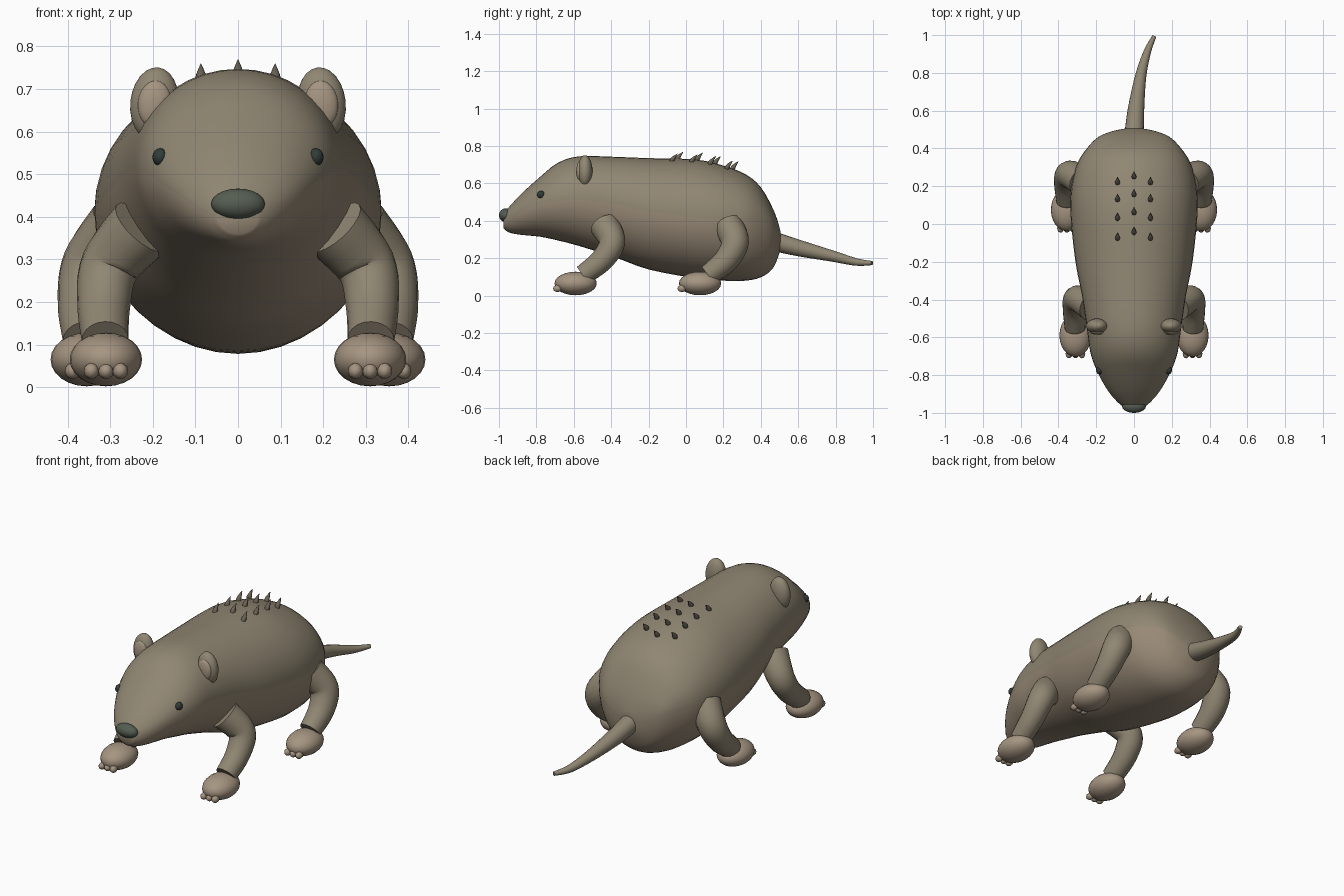
import bpy, bmesh, math
from mathutils import Vector

if "Cube" in bpy.data.objects:
    bpy.data.objects.remove(bpy.data.objects["Cube"])


def material(name, rgb):
    m = bpy.data.materials.new(name)
    m.diffuse_color = (*rgb, 1)
    m.use_nodes = True
    m.node_tree.nodes["Principled BSDF"].inputs["Base Color"].default_value = m.diffuse_color
    return m


FUR = material("fur", (0.28, 0.24, 0.17))
BELLY = material("belly_fur", (0.31, 0.25, 0.18))
SKIN = material("skin", (0.38, 0.30, 0.22))
NOSE = material("nose_skin", (0.09, 0.11, 0.085))
EYE = material("eye_dark", (0.03, 0.045, 0.04))
SPINE = material("spine_dark", (0.14, 0.12, 0.09))


def spline(rows, steps):
    """Catmull-Rom interpolation of rows of numbers."""
    out = []
    for i in range(len(rows) - 1):
        a, b, c, d = (rows[max(0, min(len(rows) - 1, i + k))] for k in (-1, 0, 1, 2))
        for s in range(steps):
            t = s / steps
            out.append([0.5 * (2 * q + (r - p) * t + (2 * p - 5 * q + 4 * r - u) * t * t
                               + (3 * q - p - 3 * r + u) * t ** 3)
                        for p, q, r, u in zip(a, b, c, d)])
    return out + [list(rows[-1])]


def loft(name, rings, mats, lower=None, angle=50):
    """Skin a list of rings; both ends get a fan to the centre."""
    bm = bmesh.new()
    vr = [[bm.verts.new(p) for p in ring] for ring in rings]
    n = len(vr[0])
    for a, b in zip(vr, vr[1:]):
        for j in range(n):
            f = bm.faces.new((a[j], a[(j + 1) % n], b[(j + 1) % n], b[j]))
            f.material_index = int(lower is not None and j >= lower)
    for ring in (vr[0], vr[-1]):
        c = bm.verts.new(sum((v.co for v in ring), Vector()) / n)
        for j in range(n):
            f = bm.faces.new((ring[j], ring[(j + 1) % n], c))
            f.material_index = int(lower is not None and j >= lower)
    bmesh.ops.recalc_face_normals(bm, faces=bm.faces)
    return finish(name, bm, mats, angle)


def finish(name, bm, mats, angle=60):
    me = bpy.data.meshes.new(name)
    bm.to_mesh(me)
    bm.free()
    ob = bpy.data.objects.new(name, me)
    bpy.context.collection.objects.link(ob)
    for m in mats:
        me.materials.append(m)
    bpy.ops.object.select_all(action='DESELECT')
    ob.select_set(True)
    bpy.context.view_layer.objects.active = ob
    bpy.ops.object.shade_smooth_by_angle(angle=math.radians(angle))
    return ob


def tube(name, rows, mat, steps=6, n=20):
    """Tapered tube through rows of x, y, z, radius."""
    pts = spline(rows, steps)
    rings = []
    for i, p in enumerate(pts):
        c = Vector(p[:3])
        t = (Vector(pts[min(i + 1, len(pts) - 1)][:3]) - Vector(pts[max(i - 1, 0)][:3])).normalized()
        u = Vector((1, 0, 0))
        u = (u - t * u.dot(t)).normalized()
        v = t.cross(u)
        rings.append([c + (u * math.cos(k * math.tau / n) + v * math.sin(k * math.tau / n)) * p[3]
                      for k in range(n)])
    return loft(name, rings, [mat])


def ball(name, loc, size, mat, tilt=0, seg=24):
    bm = bmesh.new()
    bmesh.ops.create_uvsphere(bm, u_segments=seg, v_segments=seg // 2, radius=1)
    bmesh.ops.scale(bm, vec=size, verts=bm.verts)
    ob = finish(name, bm, [mat])
    ob.location = loc
    ob.rotation_euler = (0, tilt, 0)
    return ob


# Body: y, half width, top, widest height, bottom
STATIONS = [
    (-0.975, 0.045, 0.44, 0.395, 0.36), (-0.945, 0.085, 0.475, 0.415, 0.337),
    (-0.88, 0.14, 0.545, 0.45, 0.325), (-0.78, 0.195, 0.635, 0.49, 0.315),
    (-0.685, 0.23, 0.71, 0.507, 0.295), (-0.57, 0.247, 0.745, 0.513, 0.265),
    (-0.38, 0.275, 0.742, 0.49, 0.205), (-0.2, 0.31, 0.735, 0.45, 0.14),
    (0.05, 0.336, 0.728, 0.418, 0.093), (0.2, 0.33, 0.695, 0.41, 0.08),
    (0.32, 0.30, 0.648, 0.40, 0.08), (0.4, 0.25, 0.58, 0.39, 0.098),
    (0.46, 0.19, 0.475, 0.37, 0.14), (0.49, 0.12, 0.40, 0.33, 0.2), (0.505, 0.05, 0.345, 0.30, 0.25),
]
N = 40
profile = spline(STATIONS, 3)
rings = []
for y, w, top, mid, bot in profile:
    ring = []
    for k in range(N):
        a = k * math.tau / N
        s = math.sin(a)
        ring.append((w * math.cos(a), y, mid + s * ((top - mid) if s > 0 else (mid - bot))))
    rings.append(ring)
loft("body", rings, [FUR, BELLY], lower=N // 2)

# Face
ball("nose", (0, -0.965, 0.43), (0.063, 0.035, 0.036), NOSE)
for side, tag in ((-1, "left"), (1, "right")):
    ball(f"{tag}_eye", (side * 0.183, -0.775, 0.54), (0.018, 0.021, 0.021), EYE, seg=16)
    ball(f"{tag}_ear", (side * 0.196, -0.54, 0.665), (0.057, 0.04, 0.086), FUR, side * -0.1)
    ball(f"{tag}_inner_ear", (side * 0.196, -0.568, 0.665), (0.039, 0.018, 0.055), SKIN, side * -0.1)

# Legs, feet and toes
LEGS = {
    "front": ([(0.225, -0.435, 0.375, 0.08), (0.3, -0.395, 0.285, 0.07), (0.315, -0.45, 0.19, 0.062),
               (0.312, -0.55, 0.11, 0.055)], (0.31, -0.59)),
    "hind": ([(0.275, 0.225, 0.375, 0.08), (0.34, 0.262, 0.285, 0.074), (0.357, 0.215, 0.19, 0.066),
              (0.355, 0.12, 0.11, 0.056)], (0.355, 0.075)),
}
for end, (path, (fx, fy)) in LEGS.items():
    for side, tag in ((-1, "left"), (1, "right")):
        tube(f"{end}_{tag}_leg", [(side * x, y, z, r) for x, y, z, r in path], FUR)
        ball(f"{end}_{tag}_foot", (side * fx, fy, 0.065), (0.085, 0.113, 0.063), SKIN)
        for i in (-1, 0, 1):
            ball(f"{end}_{tag}_toe_{i + 2}", (side * fx + i * 0.034, fy - 0.097, 0.038),
                 (0.018, 0.024, 0.019), SKIN, seg=12)

# Tail
tube("tail", [(0, 0.46, 0.293, 0.052), (0.01, 0.6, 0.255, 0.044), (0.035, 0.78, 0.212, 0.03),
              (0.07, 0.91, 0.18, 0.02), (0.108, 0.995, 0.174, 0.011)], FUR)

# Short spines on the back, leaning rearward
for x, ys in ((-0.087, (-0.075, 0.03, 0.13, 0.22)), (0, (-0.045, 0.06, 0.155, 0.25)),
              (0.087, (-0.075, 0.03, 0.13, 0.22))):
    for i, y in enumerate(ys):
        _, w, top, mid, _ = min(profile, key=lambda p: abs(p[0] - y))
        z = mid + (top - mid) * math.sqrt(1 - (x / w) ** 2)
        tip = [(x, y - 0.006, z - 0.012, 0.011), (x, y + 0.002, z + 0.004, 0.013),
               (x, y + 0.014, z + 0.02, 0.008), (x, y + 0.03, z + 0.036, 0.001)]
        tube(f"back_spine_{x:+.2f}_{i}", tip, SPINE, steps=2, n=10)
